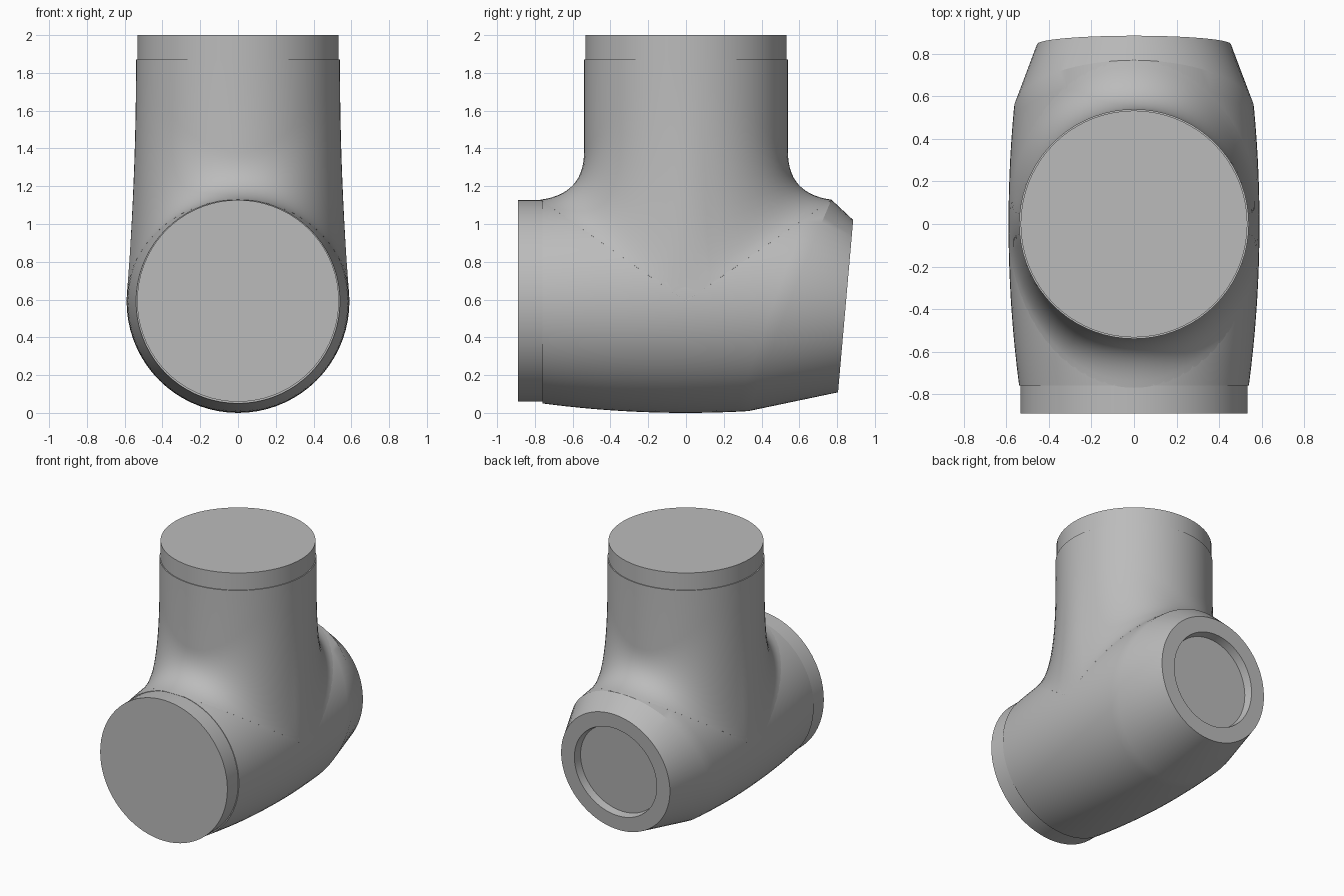
import bpy, bmesh
from math import sin, cos, pi, sqrt, radians

if "Cube" in bpy.data.objects:
    bpy.data.objects.remove(bpy.data.objects["Cube"])

SEG = 72
AXIS_Z = 0.59          # height of the barrel axis
ANGLES = [2 * pi * i / SEG for i in range(SEG)]

grey = bpy.data.materials.new("plain grey")
grey.use_nodes = True
grey.diffuse_color = (0.5, 0.5, 0.5, 1)
grey.node_tree.nodes["Principled BSDF"].inputs["Base Color"].default_value = (0.5, 0.5, 0.5, 1)


def loft(name, rings):
    """Skin a list of rings and cap both ends."""
    bm = bmesh.new()
    loops = [[bm.verts.new(p) for p in ring] for ring in rings]
    for a, b in zip(loops, loops[1:]):
        for i in range(SEG):
            j = (i + 1) % SEG
            bm.faces.new((a[i], a[j], b[j], b[i]))
    bm.faces.new(loops[0][::-1])
    bm.faces.new(loops[-1])
    bmesh.ops.recalc_face_normals(bm, faces=bm.faces)
    mesh = bpy.data.meshes.new(name)
    bm.to_mesh(mesh)
    bm.free()
    mesh.materials.append(grey)
    obj = bpy.data.objects.new(name, mesh)
    bpy.context.collection.objects.link(obj)
    bpy.ops.object.select_all(action="DESELECT")
    obj.select_set(True)
    bpy.context.view_layer.objects.active = obj
    bpy.ops.object.shade_smooth_by_angle(angle=radians(28))
    return obj


def barrel_radius(y):
    return 0.59 - 0.05 * (y / 0.76) ** 2


# Barrel: bulged tube, slanted taper at the back, recessed back face
def barrel_ring(t):
    ring = []
    for a in ANGLES:
        y = -0.76 + t * (0.55 + 0.22 * sin(a) + 0.76)
        r = barrel_radius(y)
        ring.append((r * cos(a), y, AXIS_Z + r * sin(a)))
    return ring


def back_ring(r, depth=0.0):
    return [(r * cos(a), 0.845 + 0.088 * r * sin(a) - depth, 0.565 + r * sin(a))
            for a in ANGLES]


loft("barrel", [barrel_ring(i / 16) for i in range(17)]
     + [back_ring(0.456), back_ring(0.345), back_ring(0.335, 0.06)])


# Branch: upright pipe that flares tangentially into the barrel
def branch_curve(a):
    c, s = cos(a), sin(a)
    x0, y0, z0 = 0.54 * c, 0.54 * s, 1.38 + 0.45 * c * c
    x2, y2 = 0.59 * c, 0.77 * s
    r = barrel_radius(y2)
    h = sqrt(max(r * r - x2 * x2, 0))
    slope_y = r * 0.173 * y2
    rise = (x2 * (x2 - x0) + slope_y * (y2 - y0)) / max(h, 0.001)
    z2 = AXIS_Z + h
    z1 = min(z2 + rise, 1.25)
    pts = [(x0, y0, 1.87)]
    for k in range(15):
        t = k / 14
        p, q, w = (1 - t) ** 2, 2 * t * (1 - t), t * t
        pts.append((x0 * (p + q) + x2 * w, y0 * (p + q) + y2 * w,
                    z0 * p + z1 * q + z2 * w))
    # tuck the hem just inside the barrel
    pts.append((x2 * 0.98, y2 * 0.98, z2 - 0.03))
    return pts


loft("branch", list(zip(*[branch_curve(a) for a in ANGLES])))

# Spigot collars on the open ends
loft("top_collar", [[(0.533 * cos(a), 0.533 * sin(a), z) for a in ANGLES]
                    for z in (1.85, 2.0)])
loft("front_collar", [[(0.534 * cos(a), y, 0.593 + 0.534 * sin(a)) for a in ANGLES]
                      for y in (-0.89, -0.74)])
